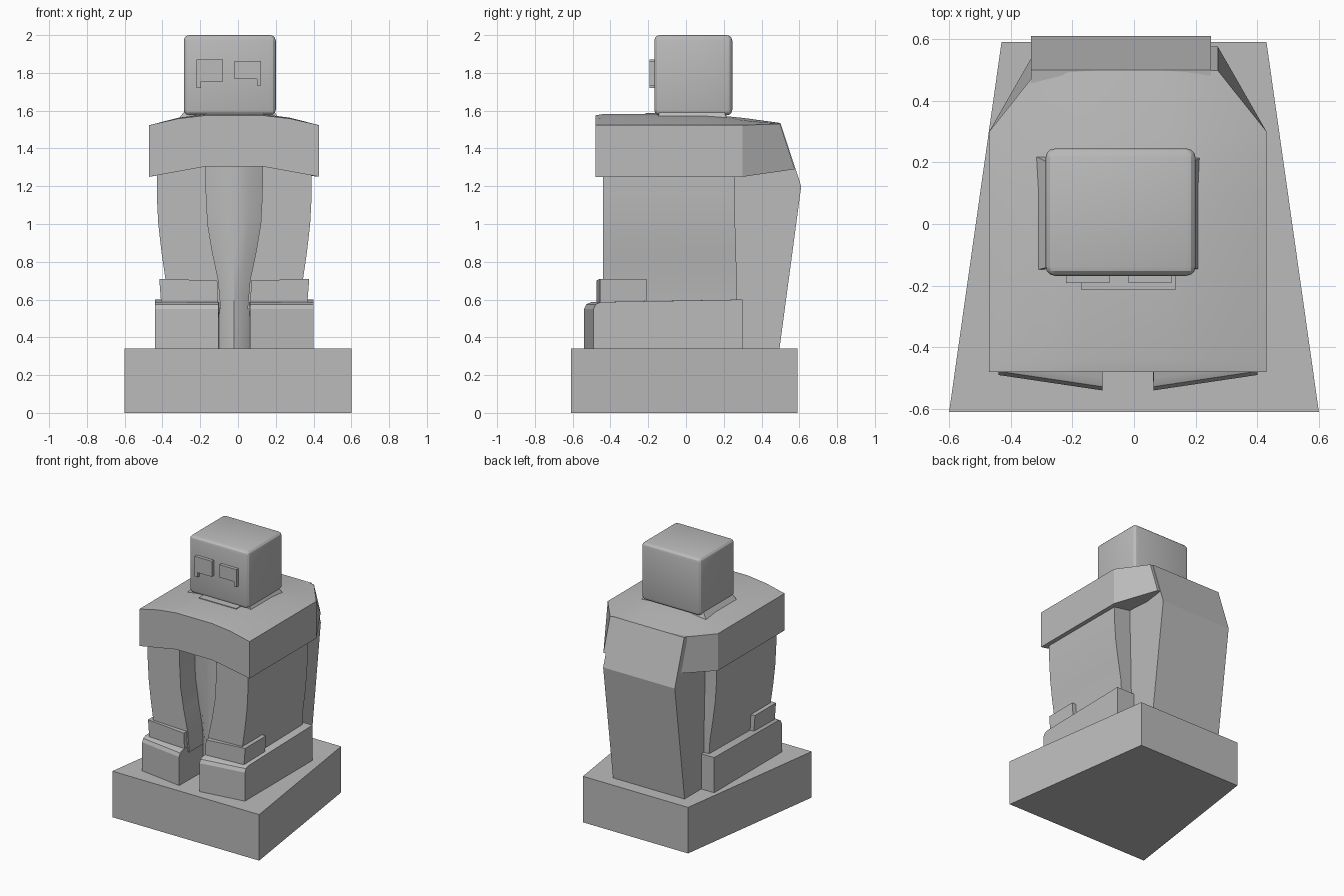
import bpy
import bmesh
import math

cube = bpy.data.objects.get("Cube")
if cube:
    bpy.data.objects.remove(cube, do_unlink=True)

stone = bpy.data.materials.new("grey stone")
stone.use_nodes = True
GREY = (0.5, 0.5, 0.5, 1)
stone.diffuse_color = GREY
stone.node_tree.nodes["Principled BSDF"].inputs["Base Color"].default_value = GREY

MID = -0.02  # the figure stands slightly off the plinth centre


def loft(name, sections, bevel=0.0):
    """Join equal-length closed sections into a capped solid."""
    bm = bmesh.new()
    rings = [[bm.verts.new(p) for p in s] for s in sections]
    n = len(rings[0])
    for a, b in zip(rings, rings[1:]):
        for i in range(n):
            j = (i + 1) % n
            bm.faces.new((a[i], a[j], b[j], b[i]))
    bm.faces.new(rings[0])
    bm.faces.new(rings[-1])
    bmesh.ops.recalc_face_normals(bm, faces=bm.faces)
    if bevel:
        bmesh.ops.bevel(bm, geom=bm.edges[:], offset=bevel, segments=3,
                        profile=0.5, affect='EDGES')
    mesh = bpy.data.meshes.new(name)
    bm.to_mesh(mesh)
    bm.free()
    mesh.materials.append(stone)
    obj = bpy.data.objects.new(name, mesh)
    bpy.context.collection.objects.link(obj)
    bpy.ops.object.select_all(action='DESELECT')
    obj.select_set(True)
    bpy.context.view_layer.objects.active = obj
    bpy.ops.object.shade_smooth_by_angle(angle=math.radians(25))
    return obj


def rect(x0, x1, y0, y1, z):
    return [(x0, y0, z), (x1, y0, z), (x1, y1, z), (x0, y1, z)]


def box(name, x, y, z, bevel=0.0):
    return loft(name, [rect(*x, *y, h) for h in z], bevel)


# Tapered plinth
loft("plinth", [[(-0.6, -0.61, z), (0.6, -0.61, z), (0.43, 0.59, z), (-0.43, 0.59, z)]
                for z in (0, 0.34)])

# Legs, ankle cuffs and feet, mirrored about the figure's middle
LEG = [(0.07, 0.355, 0.27, 0.55), (0.083, 0.363, 0.268, 0.7), (0.115, 0.385, 0.265, 0.85),
       (0.14, 0.402, 0.26, 1.0), (0.148, 0.41, 0.257, 1.15), (0.15, 0.41, 0.255, 1.35)]
for side, s in (("left", 1), ("right", -1)):
    def mx(d):
        return MID + s * d

    loft(side + "_leg", [rect(mx(a), mx(b), -0.44, back, z) for a, b, back, z in LEG])
    loft(side + "_cuff", [
        [(mx(x), f, 0.58), (mx(x + t), f, top), (mx(x + t), -0.21, top), (mx(x), -0.21, 0.58)]
        for x, t, f, top in ((0.085, 0.005, -0.475, 0.70), (0.387, 0.01, -0.455, 0.71))])
    foot = []
    for x, xb, f in ((0.083, 0.068, -0.54), (0.42, 0.42, -0.49)):
        foot.append([(mx(x), f, 0.34), (mx(x), f, 0.55), (mx(x), f + 0.012, 0.575),
                     (mx(x), f + 0.04, 0.587), (mx(xb), 0.3, 0.6), (mx(xb), 0.3, 0.34)])
    loft(side + "_foot", foot)

# Rounded cloth hanging between the legs
loft("centre_cloth", [
    [(MID - w, -0.26, z), (MID - w * 0.5, -0.3, z), (MID, -0.315, z), (MID + w * 0.5, -0.3, z),
     (MID + w, -0.26, z), (MID + w, 0.3, z), (MID - w, 0.3, z)]
    for w, z in ((0.085, 0.34), (0.09, 0.6), (0.13, 0.85), (0.155, 1.05), (0.155, 1.4))])

# Cape with a bulging back
CAPE = [(0.25, 0.34), (0.495, 0.34), (0.61, 1.2), (0.5, 1.535), (0.25, 1.5)]
loft("cape", [[(x, y, z) for y, z in CAPE] for x in (-0.335, 0.25)])


# Shoulder slab: raised in the middle, narrowing into the cape
def shoulder(y_top, y_low, half, edge, crown, low, arch):
    spans = [(-1, edge, low), (-0.66, (edge + 2 * crown) / 3, None), (-0.33, crown, arch),
             (0.33, crown, arch), (0.66, (edge + 2 * crown) / 3, None), (1, edge, low)]
    top = [(MID + half * u, y_top, t) for u, t, _ in spans]
    under = [(MID + half * u, y_low, b) for u, _, b in spans if b]
    return top + under[::-1]


loft("shoulders", [
    shoulder(-0.48, -0.48, 0.45, 1.523, 1.575, 1.25, 1.305),
    shoulder(-0.44, -0.44, 0.45, 1.523, 1.582, 1.25, 1.305),
    shoulder(0.1, 0.1, 0.45, 1.523, 1.582, 1.25, 1.305),
    shoulder(0.3, 0.3, 0.45, 1.523, 1.562, 1.25, 1.3),
    shoulder(0.498, 0.576, 0.292, 1.53, 1.535, 1.29, 1.29)])

# Collar, neck plate and head
loft("collar", [rect(-0.32, 0.22, -0.15, 0.22, 1.55), rect(-0.28, 0.19, -0.14, 0.2, 1.6)])
box("neck_plate", (-0.17, 0.135), (-0.215, -0.1), (1.56, 1.587))
box("head", (-0.287, 0.2), (-0.168, 0.245), (1.575, 2.0), bevel=0.03)

# Raised eyes, each with a small drop at the outer corner
for name, outer, inner, drop, low, high in (("right", -0.22, -0.08, -0.197, 1.755, 1.87),
                                            ("left", 0.122, -0.018, 0.1, 1.768, 1.862)):
    outline = [(outer, high), (inner, high), (inner, low), (drop, low),
               (drop, low - 0.035), (outer, low - 0.035)]
    loft(name + "_eye", [[(x, y, z) for x, z in outline] for y in (-0.192, -0.16)])
